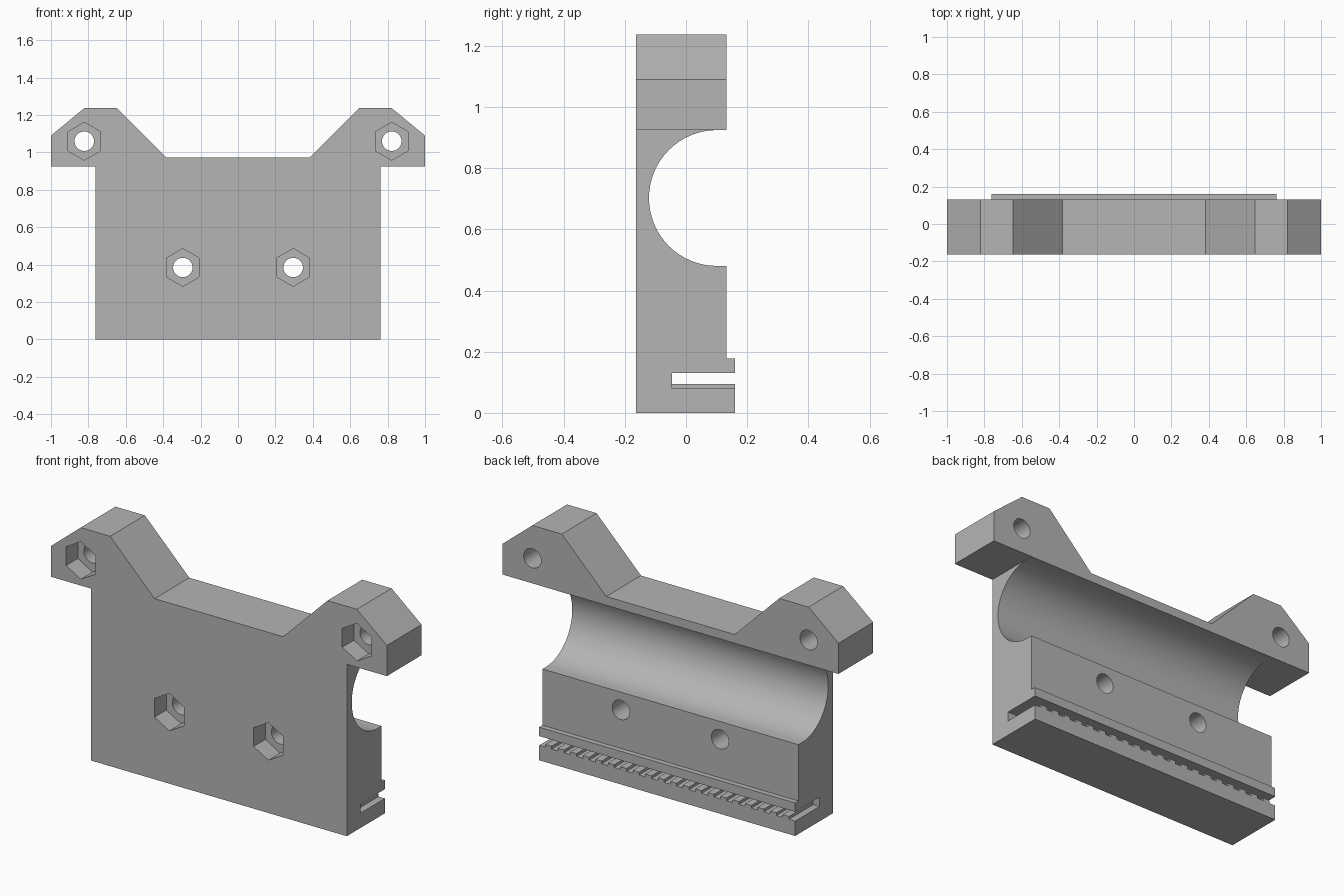
import bpy, bmesh, math
from mathutils import Vector

cube = bpy.data.objects.get("Cube")
if cube:
    bpy.data.objects.remove(cube, do_unlink=True)

grey = bpy.data.materials.new("mid grey")
grey.use_nodes = True
colour = (0.46, 0.46, 0.46, 1)
grey.diffuse_color = colour
grey.node_tree.nodes["Principled BSDF"].inputs["Base Color"].default_value = colour

FRONT, BACK, LIP = -0.163, 0.132, 0.16
HALF = 0.762


def prism(name, points, direction):
    """Extrude a flat outline along a direction into a closed solid."""
    bm = bmesh.new()
    face = bm.faces.new([bm.verts.new(p) for p in points])
    ext = bmesh.ops.extrude_face_region(bm, geom=[face])
    moved = [g for g in ext["geom"] if isinstance(g, bmesh.types.BMVert)]
    bmesh.ops.translate(bm, verts=moved, vec=Vector(direction))
    bmesh.ops.recalc_face_normals(bm, faces=bm.faces)
    mesh = bpy.data.meshes.new(name)
    bm.to_mesh(mesh)
    bm.free()
    mesh.materials.append(grey)
    obj = bpy.data.objects.new(name, mesh)
    bpy.context.collection.objects.link(obj)
    return obj


def along_y(name, outline, y0, y1):
    return prism(name, [(x, y0, z) for x, z in outline], (0, y1 - y0, 0))


def along_x(name, outline, half):
    return prism(name, [(-half, y, z) for y, z in outline], (2 * half, 0, 0))


def ngon(cx, cz, radius, sides):
    turn = [2 * math.pi * i / sides for i in range(sides)]
    return [(cx + radius * math.sin(a), cz + radius * math.cos(a)) for a in turn]


def combine(target, tool, operation):
    mod = target.modifiers.new(tool.name, 'BOOLEAN')
    mod.operation, mod.solver, mod.object = operation, 'EXACT', tool
    bpy.context.view_layer.objects.active = target
    bpy.ops.object.modifier_apply(modifier=mod.name)
    bpy.data.objects.remove(tool, do_unlink=True)


# Plate with two mounting ears
right = [(HALF, 0), (HALF, 0.925), (1, 0.925), (1, 1.09),
         (0.822, 1.237), (0.647, 1.237), (0.382, 0.972)]
outline = right + [(-x, z) for x, z in reversed(right)]
carriage = along_y("carriage_plate", outline, FRONT, BACK)

# Belt clamp lip along the lower back
lip = [(0, 0), (LIP, 0), (LIP, 0.178), (0, 0.178)]
combine(carriage, along_x("belt_lip", lip, HALF), 'UNION')

# Bearing channel: half round, straight sided out of the back
mid, rad, centre = 0.7025, 0.222, 0.101
arc = [math.pi * i / 32 for i in range(33)]
channel = [(centre - rad * math.sin(a), mid + rad * math.cos(a)) for a in arc]
channel += [(0.3, mid - rad), (0.3, mid + rad)]
combine(carriage, along_x("bearing_channel", channel, HALF + 0.05), 'DIFFERENCE')

# Toothed belt slot, a comb outline with a groove at each end
teeth, floor, crest, roof = 20, 0.08, 0.095, 0.13
step = 2 * HALF / (2 * teeth + 1)
comb = [(-0.8, roof), (-0.8, floor)]
for i in range(teeth):
    a = -HALF + (2 * i + 1) * step
    comb += [(a, floor), (a, crest), (a + step, crest), (a + step, floor)]
comb += [(0.8, floor), (0.8, roof)]
combine(carriage, along_y("belt_slot", comb, -0.045, 0.3), 'DIFFERENCE')

# Bolt holes with hexagonal nut pockets in the front
for x, z in ((0.822, 1.06), (0.295, 0.385)):
    for side in (-1, 1):
        hole = along_y("bolt_hole", ngon(side * x, z, 0.052, 32), -0.3, 0.3)
        combine(carriage, hole, 'DIFFERENCE')
        pocket = along_y("nut_pocket", ngon(side * x, z, 0.101, 6), -0.3, FRONT + 0.1)
        combine(carriage, pocket, 'DIFFERENCE')

# Smooth the round surfaces, keep the edges crisp
bpy.ops.object.select_all(action='DESELECT')
carriage.select_set(True)
bpy.context.view_layer.objects.active = carriage
bpy.ops.object.shade_smooth_by_angle(angle=math.radians(25))
